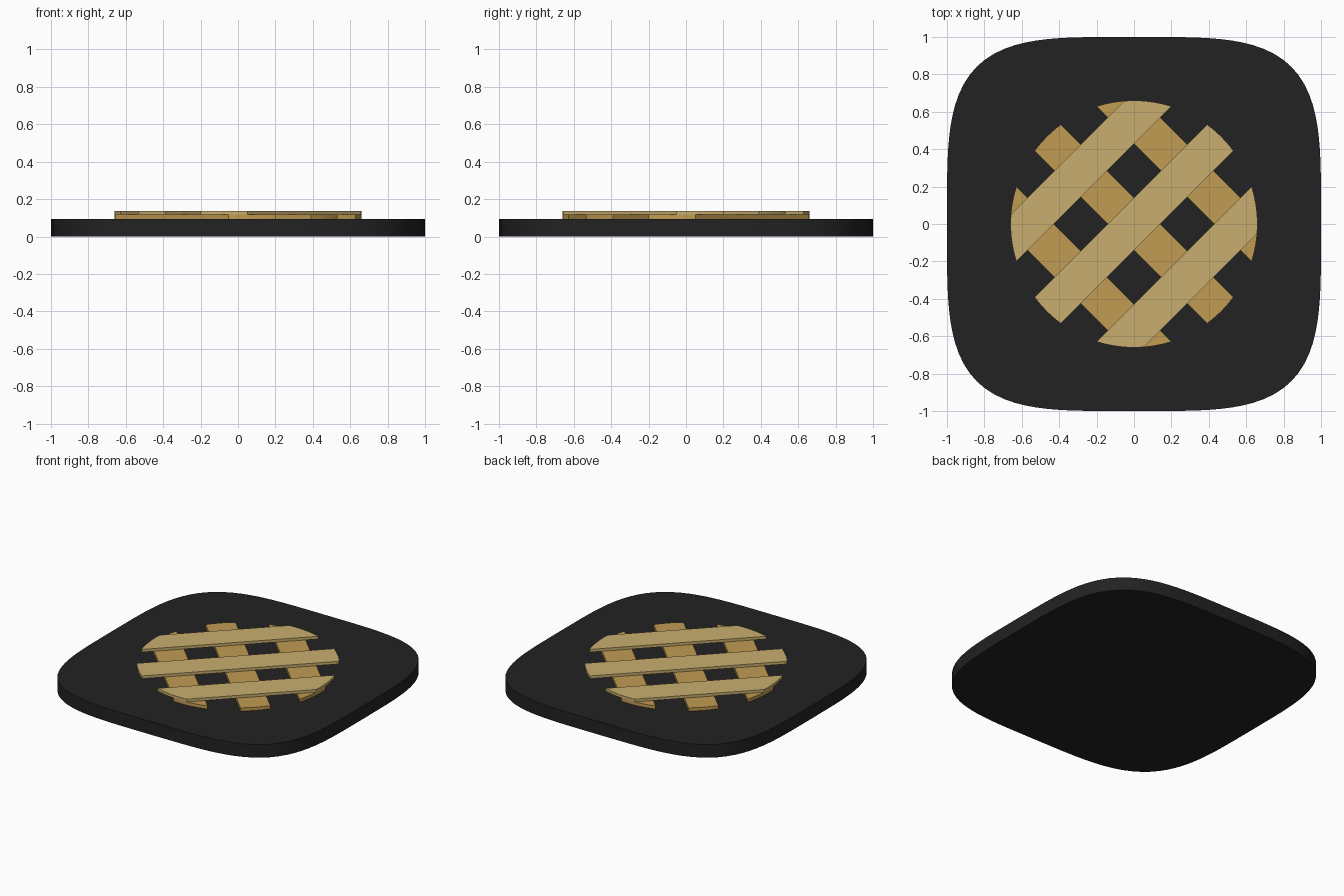
import bpy, bmesh, math

if "Cube" in bpy.data.objects:
    bpy.data.objects.remove(bpy.data.objects["Cube"])


def material(name, srgb):
    mat = bpy.data.materials.new(name)
    linear = [((c / 255 + 0.055) / 1.055) ** 2.4 for c in srgb]
    mat.diffuse_color = (*linear, 1)
    mat.use_nodes = True
    mat.node_tree.nodes["Principled BSDF"].inputs["Base Color"].default_value = mat.diffuse_color
    return mat


def prism(name, outline, z0, z1, mat):
    """Extrude a flat outline from z0 up to z1."""
    bm = bmesh.new()
    face = bm.faces.new([bm.verts.new((x, y, z0)) for x, y in outline])
    top = bmesh.ops.extrude_face_region(bm, geom=[face])["geom"]
    bmesh.ops.translate(bm, vec=(0, 0, z1 - z0),
                        verts=[v for v in top if isinstance(v, bmesh.types.BMVert)])
    bmesh.ops.recalc_face_normals(bm, faces=bm.faces)
    mesh = bpy.data.meshes.new(name)
    bm.to_mesh(mesh)
    bm.free()
    mesh.materials.append(mat)
    obj = bpy.data.objects.new(name, mesh)
    bpy.context.collection.objects.link(obj)
    bpy.ops.object.select_all(action='DESELECT')
    obj.select_set(True)
    bpy.context.view_layer.objects.active = obj
    bpy.ops.object.shade_smooth_by_angle(angle=math.radians(30))
    return obj


def squircle(n=128, power=4):
    pts = []
    for i in range(n):
        c, s = math.cos(math.tau * i / n), math.sin(math.tau * i / n)
        r = (abs(c) ** power + abs(s) ** power) ** (-1 / power)
        pts.append((r * c, r * s))
    return pts


def strip(center, width, radius, turn, steps=12):
    """Straight band whose two ends follow a circle, turned about z."""
    a0 = math.asin((center - width / 2) / radius)
    a1 = math.asin((center + width / 2) / radius)
    angles = [a0 + (a1 - a0) * i / steps for i in range(steps + 1)]
    angles += [math.pi - a for a in reversed(angles)]
    return [(radius * math.cos(a + turn), radius * math.sin(a + turn)) for a in angles]


black = material("matte black", (34, 34, 34))
dark_gold = material("dark gold", (193, 156, 83))
light_gold = material("light gold", (201, 174, 110))

# Rounded square base slab
prism("base", squircle(), 0, 0.094, black)

# Two crossed layers of three strips, trimmed to a disc
layers = (("lower_strip", -math.pi / 4, 0.094, 0.117, dark_gold),
          ("upper_strip", math.pi / 4, 0.117, 0.137, light_gold))
for name, turn, z0, z1, mat in layers:
    for i, center in enumerate((-0.403, 0, 0.403)):
        prism(f"{name}_{i + 1}", strip(center, 0.198, 0.66, turn), z0, z1, mat)
